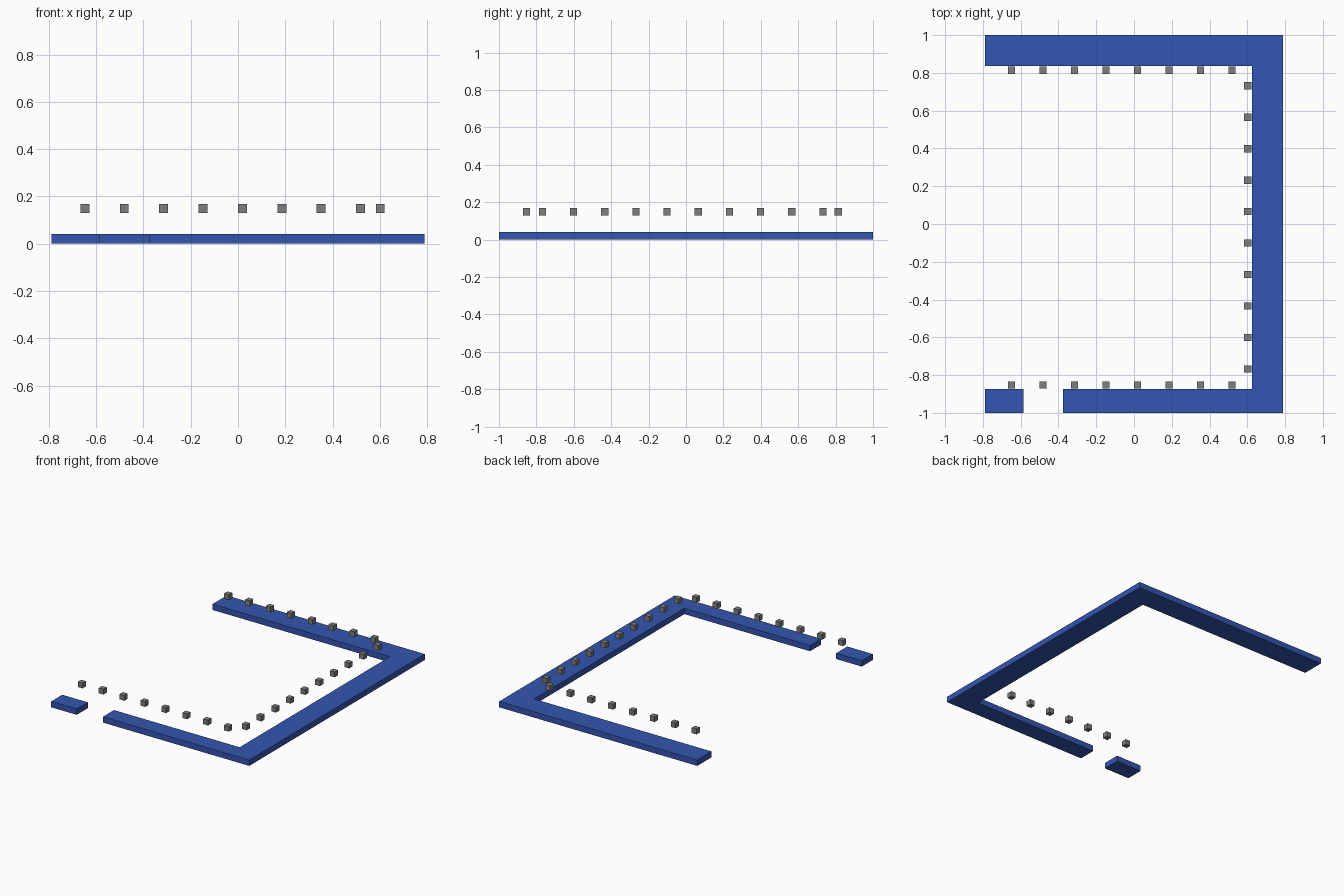
import bpy
import bmesh

old = bpy.data.objects.get("Cube")
if old:
    bpy.data.objects.remove(old, do_unlink=True)


def material(name, colour):
    m = bpy.data.materials.new(name)
    m.use_nodes = True
    m.diffuse_color = colour
    bsdf = next(n for n in m.node_tree.nodes if n.type == 'BSDF_PRINCIPLED')
    bsdf.inputs["Base Color"].default_value = colour
    return m


blue = material("blue", (0.034, 0.092, 0.44, 1))
grey = material("grey", (0.21, 0.21, 0.21, 1))


def slab(name, outline, z0, z1, mat):
    """Extrude a counter-clockwise outline from z0 up to z1."""
    bm = bmesh.new()
    face = bm.faces.new([bm.verts.new((x, y, z0)) for x, y in outline])
    top = bmesh.ops.extrude_face_region(bm, geom=[face], use_keep_orig=True)
    verts = [g for g in top["geom"] if isinstance(g, bmesh.types.BMVert)]
    bmesh.ops.translate(bm, verts=verts, vec=(0, 0, z1 - z0))
    bmesh.ops.recalc_face_normals(bm, faces=bm.faces)
    mesh = bpy.data.meshes.new(name)
    bm.to_mesh(mesh)
    bm.free()
    mesh.materials.append(mat)
    obj = bpy.data.objects.new(name, mesh)
    bpy.context.collection.objects.link(obj)
    return obj


def rect(x0, x1, y0, y1):
    return [(x0, y0), (x1, y0), (x1, y1), (x0, y1)]


# Main frame, open on one side, and the short piece beyond the doorway
W, H = 0.79, 0.042
INNER_X, BACK_Y, FRONT_Y = 0.625, 0.837, -0.874
GAP_L, GAP_R = -0.586, -0.377
slab("wall_frame", [(GAP_R, -1), (W, -1), (W, 1), (-W, 1), (-W, BACK_Y),
                    (INNER_X, BACK_Y), (INNER_X, FRONT_Y), (GAP_R, FRONT_Y)],
     0, H, blue)
slab("wall_end_piece", rect(-W, GAP_L, -1, FRONT_Y), 0, H, blue)

# Rows of small floating blocks along the inner edges
STEP, HALF, Z = 1 / 6, 0.019, 0.149


def block(name, x, y):
    slab(name, rect(x - HALF, x + HALF, y - HALF, y + HALF),
         Z - HALF, Z + HALF, grey)


for i in range(8):
    x = -0.648 + i * STEP
    block(f"back_block_{i + 1}", x, 0.814)
    block(f"front_block_{i + 1}", x, -0.853)
for i in range(10):
    block(f"left_block_{i + 1}", 0.602, -0.768 + i * STEP)
